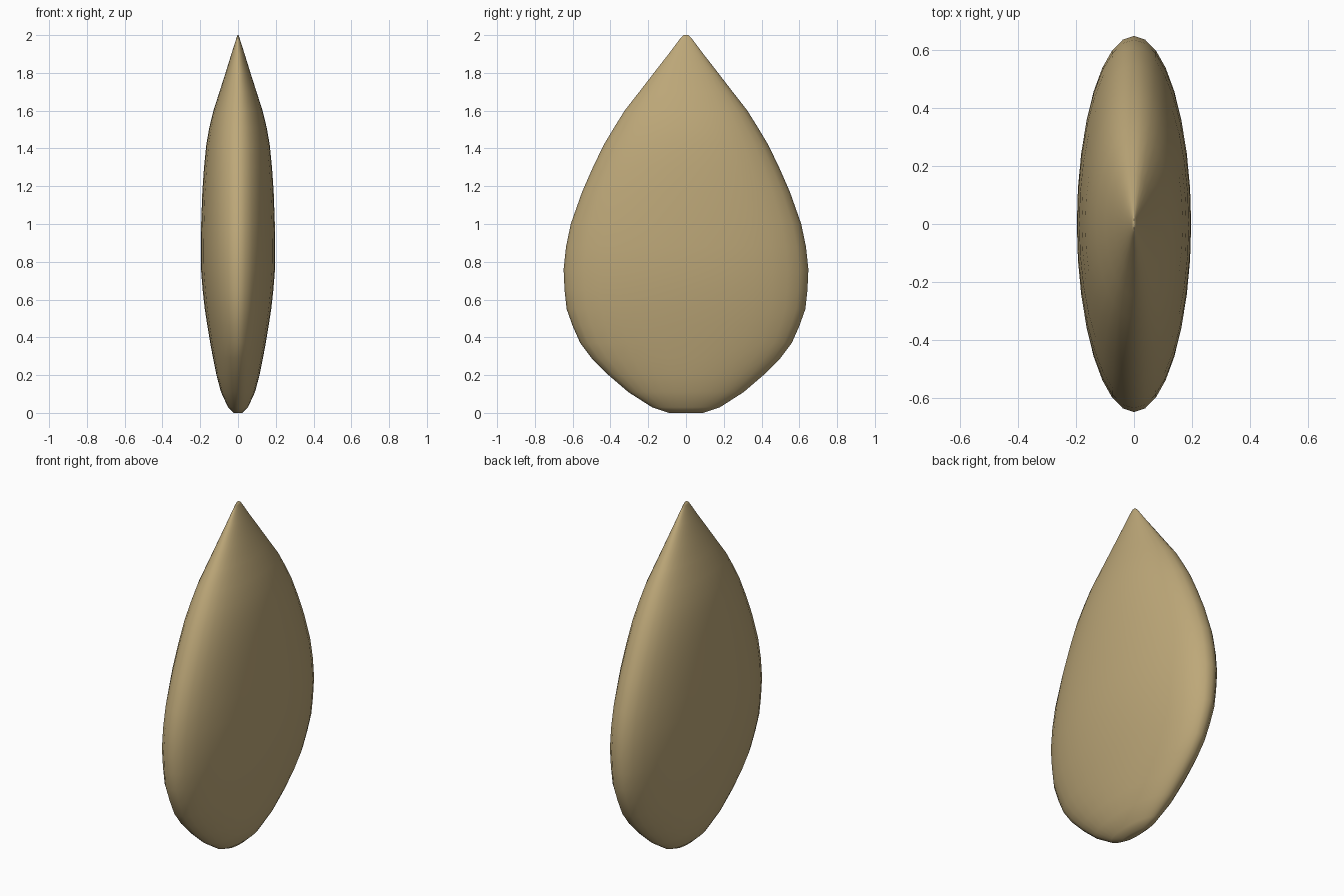
import bpy, bmesh, math

# Seed profile: (height, half thickness in x, half width in y)
RINGS = [
    (0.00, 0.022, 0.09), (0.03, 0.053, 0.18), (0.11, 0.090, 0.305),
    (0.20, 0.114, 0.41), (0.29, 0.132, 0.50), (0.37, 0.147, 0.56),
    (0.46, 0.162, 0.60), (0.55, 0.176, 0.632), (0.65, 0.187, 0.643),
    (0.76, 0.196, 0.648), (0.88, 0.197, 0.635), (1.00, 0.195, 0.61),
    (1.17, 0.189, 0.55), (1.30, 0.180, 0.493), (1.42, 0.168, 0.435),
    (1.51, 0.152, 0.381), (1.60, 0.130, 0.325), (1.70, 0.098, 0.247),
    (1.80, 0.066, 0.170), (1.90, 0.035, 0.092), (1.96, 0.016, 0.047),
    (1.985, 0.008, 0.028), (2.00, 0.003, 0.012),
]
SIDES = 32

bm = bmesh.new()
loops = []
for z, rx, ry in RINGS:
    loops.append([bm.verts.new((rx * math.cos(2 * math.pi * i / SIDES),
                                ry * math.sin(2 * math.pi * i / SIDES), z))
                  for i in range(SIDES)])

# Skin between neighbouring rings
for low, high in zip(loops, loops[1:]):
    for i in range(SIDES):
        j = (i + 1) % SIDES
        bm.faces.new((low[i], low[j], high[j], high[i]))

# Small caps at the base and the tip
bm.faces.new(loops[0][::-1])
bm.faces.new(loops[-1])
for f in bm.faces:
    f.smooth = True

mesh = bpy.data.meshes.new("seed")
bm.to_mesh(mesh)
bm.free()
seed = bpy.data.objects.new("seed", mesh)
bpy.context.collection.objects.link(seed)

# Tan husk colour
husk = bpy.data.materials.new("tan_husk")
husk.diffuse_color = (0.51, 0.39, 0.19, 1)
mesh.materials.append(husk)
